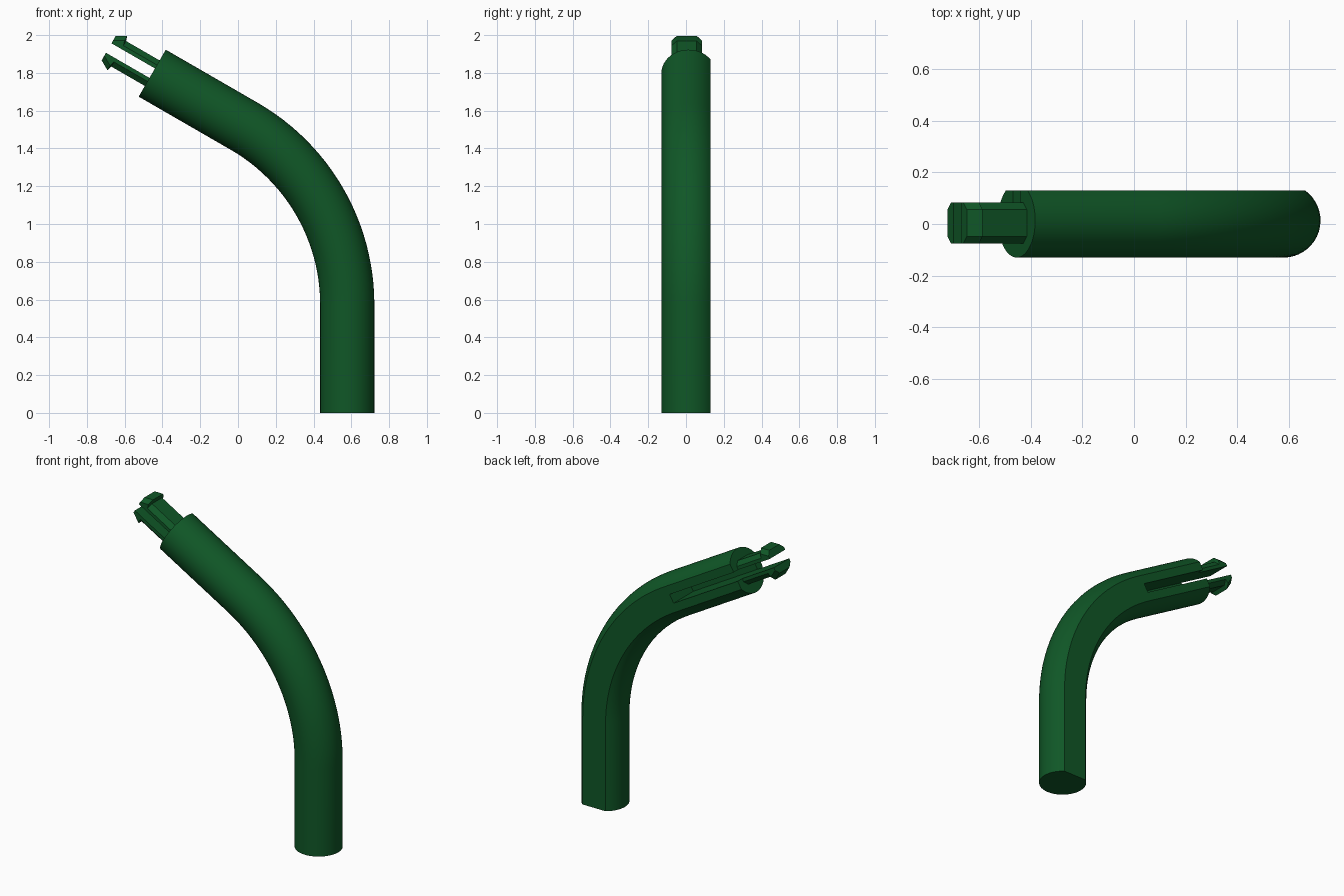
import bpy, bmesh, math
from mathutils import Vector

if "Cube" in bpy.data.objects:
    bpy.data.objects.remove(bpy.data.objects["Cube"], do_unlink=True)

green = bpy.data.materials.new("dark_green")
green.use_nodes = True
color = (0.005, 0.095, 0.02, 1)
green.diffuse_color = color
bsdf = next(n for n in green.node_tree.nodes if n.type == 'BSDF_PRINCIPLED')
bsdf.inputs["Base Color"].default_value = color

RADIUS = 0.1435      # tube radius
MID_Y = 0.0135       # tube axis, off centre because the back is flattened
FLAT = 0.117         # distance from the axis to the flat back
BASE_X = 0.5785
BEND = 1.09          # bend radius
BEND_Z = 0.573       # height where the bend starts
TURN = math.radians(60)
STRAIGHT = 0.563     # straight length after the bend


def loft(name, rings):
    """Skin a list of equal-length rings and cap both ends."""
    bm = bmesh.new()
    loops = [[bm.verts.new(p) for p in ring] for ring in rings]
    count = len(loops[0])
    for a, b in zip(loops, loops[1:]):
        for i in range(count):
            j = (i + 1) % count
            bm.faces.new((a[i], a[j], b[j], b[i]))
    bm.faces.new(loops[0])
    bm.faces.new(loops[-1])
    bmesh.ops.recalc_face_normals(bm, faces=bm.faces)
    mesh = bpy.data.meshes.new(name)
    bm.to_mesh(mesh)
    bm.free()
    obj = bpy.data.objects.new(name, mesh)
    bpy.context.collection.objects.link(obj)
    mesh.materials.append(green)
    return obj


def activate(obj):
    bpy.ops.object.select_all(action='DESELECT')
    obj.select_set(True)
    bpy.context.view_layer.objects.active = obj


# Tube cross-section: a circle with its back sliced flat
start = math.pi - math.asin(FLAT / RADIUS)
sweep = 3 * math.pi - 2 * start
STEPS = 36
section = [(RADIUS * math.cos(start + sweep * i / STEPS),
            MID_Y + RADIUS * math.sin(start + sweep * i / STEPS))
           for i in range(STEPS + 1)]

# Path: upright, bend, then straight towards the clip
bend_center = Vector((BASE_X - BEND, 0, BEND_Z))
outward = lambda a: Vector((math.cos(a), 0, math.sin(a)))
stations = [(Vector((BASE_X, 0, 0)), outward(0))]
BENDS = 24
for i in range(BENDS + 1):
    u = outward(TURN * i / BENDS)
    stations.append((bend_center + u * BEND, u))
normal = outward(TURN)
along = outward(TURN + math.pi / 2)
tip = stations[-1][0] + along * STRAIGHT
stations.append((tip, normal))

tube = loft("bent_tube", [[c + u * p + Vector((0, y, 0)) for p, y in section]
                          for c, u in stations])


def local(s, t, y):
    """Point s beyond the tube end, t across it, at depth y."""
    return tip + along * s + normal * t + Vector((0, y, 0))


# Slot in the flat back, running out through the tube end
GAP = 0.029
cutter = loft("slot_cutter", [[local(s, t, y) for t, y in
              ((-GAP, -0.075), (GAP, -0.075), (GAP, 0.3), (-GAP, 0.3))]
              for s in (-0.54, 0.1)])
cutter.hide_render = True
activate(tube)
mod = tube.modifiers.new("slot", 'BOOLEAN')
mod.operation = 'DIFFERENCE'
mod.solver = 'EXACT'
mod.object = cutter
bpy.ops.object.modifier_apply(modifier=mod.name)
bpy.data.objects.remove(cutter, do_unlink=True)
activate(tube)
bpy.ops.object.shade_smooth_by_angle(angle=math.radians(30))


# Two snap prongs with barbed, tapering ends
def prong_ring(s, outer, side):
    half, chamfer, mid = 0.08, 0.028, 0.004
    shape = ((GAP, -half), (outer - chamfer, -half), (outer, chamfer - half),
             (outer, half - chamfer), (outer - chamfer, half), (GAP, half))
    return [local(s, side * t, mid + y) for t, y in shape]


for name, side in (("upper_prong", 1), ("lower_prong", -1)):
    loft(name, [prong_ring(s, outer, side) for s, outer in
                ((-0.03, 0.078), (0.205, 0.078), (0.213, 0.105), (0.266, 0.075))])
